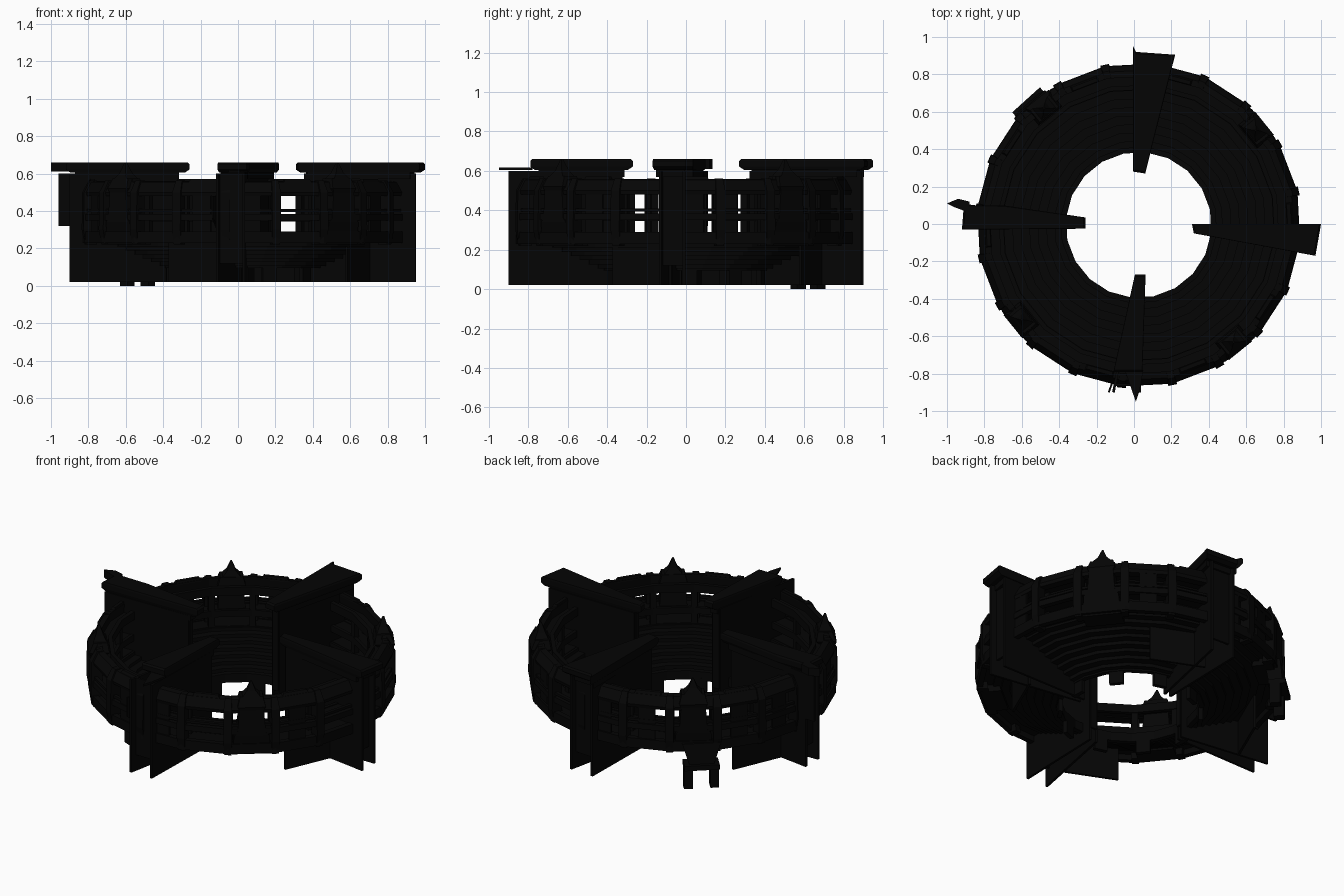
import bpy, bmesh
from math import sin, cos, radians, pi
from mathutils import Vector

if "Cube" in bpy.data.objects:
    bpy.data.objects.remove(bpy.data.objects["Cube"])

N, OFF = 20, radians(12)
CX, CY = 0.025, -0.005
mat = bpy.data.materials.new("charcoal")
mat.diffuse_color = (0.0015, 0.0015, 0.0015, 1)
mat.use_nodes = True
mat.node_tree.nodes["Principled BSDF"].inputs["Base Color"].default_value = mat.diffuse_color


def make(name, verts, faces):
    me = bpy.data.meshes.new(name)
    me.from_pydata([tuple(v) for v in verts], [], faces)
    bm = bmesh.new()
    bm.from_mesh(me)
    bmesh.ops.recalc_face_normals(bm, faces=bm.faces)
    bm.to_mesh(me)
    bm.free()
    me.materials.append(mat)
    ob = bpy.data.objects.new(name, me)
    bpy.context.collection.objects.link(ob)
    return ob


def loft(name, loops):
    """Closed solid through equal-length loops of points."""
    n = len(loops[0])
    v = [p for l in loops for p in l]
    f = [tuple(range(n)), tuple(range(len(v) - n, len(v)))]
    for k in range(len(loops) - 1):
        for i in range(n):
            j = (i + 1) % n
            f.append((k * n + i, k * n + j, (k + 1) * n + j, (k + 1) * n + i))
    return make(name, v, f)


def ring(name, prof):
    """Closed r,z section swept round the 20-sided plan."""
    m = len(prof)
    v, f = [], []
    for i in range(N):
        a = OFF + i * 2 * pi / N
        v += [(CX + r * cos(a), CY + r * sin(a), z) for r, z in prof]
        for k in range(m):
            l, j = (k + 1) % m, (i + 1) % N
            f.append((i * m + k, i * m + l, j * m + l, j * m + k))
    return make(name, v, f)


def band(name, r0, r1, z0, z1):
    return ring(name, [(r0, z0), (r1, z0), (r1, z1), (r0, z1)])


def at(a, r, t, z):
    return (CX + r * cos(a) - t * sin(a), CY + r * sin(a) + t * cos(a), z)


def radial_block(name, a, levels):
    """Block aligned to direction a; levels = (z, r_in, r_out, half_width)."""
    return loft(name, [[at(a, r0, -w, z), at(a, r1, -w, z), at(a, r1, w, z), at(a, r0, w, z)]
                       for z, r0, r1, w in levels])


def prism(name, poly, z0, z1, bevel=0.0):
    c = sum((Vector(p) for p in poly), Vector((0, 0))) / len(poly)
    def lp(z, s):
        pts = [Vector(p) + (c - Vector(p)).normalized() * s for p in poly]
        return [(p.x, p.y, z) for p in pts]
    if not bevel:
        return loft(name, [lp(z0, 0), lp(z1, 0)])
    h = (z1 - z0) * 0.3
    return loft(name, [lp(z0, bevel), lp(z0 + h, 0), lp(z1 - h * 0.6, 0), lp(z1, bevel * 0.4)])


def plate(name, p_in, p_out, z_in, z_out, thick=0.014, z_top=0.6):
    """Thin upright wall between two plan points."""
    a, b = Vector(p_in), Vector(p_out)
    n = Vector((-(b - a).y, (b - a).x)).normalized() * thick / 2
    def lp(s):
        return [(a.x + s * n.x, a.y + s * n.y, z_in), (b.x + s * n.x, b.y + s * n.y, z_out),
                (b.x + s * n.x, b.y + s * n.y, z_top), (a.x + s * n.x, a.y + s * n.y, z_top)]
    return loft(name, [lp(-1), lp(1)])


# Stepped seating bowl, stepped on both faces
steps, dr = 8, 0.046
top, under = [], []
for i in range(steps):
    r, z = 0.405 + i * dr, 0.135 + i * 0.021
    top += [(r, z), (r + dr, z)]
    under += [(r, z - 0.03), (r + dr, z - 0.03)]
ring("seating_bowl", top + under[::-1])
band("pit_rim", 0.39, 0.42, 0.095, 0.15)

# Gallery floors and wall bands
band("lower_gallery_floor", 0.74, 0.86, 0.265, 0.285)
band("lower_wall_band", 0.835, 0.868, 0.23, 0.29)
band("middle_wall_band", 0.835, 0.868, 0.35, 0.385)
band("thin_rail", 0.84, 0.86, 0.395, 0.41)
band("middle_gallery_floor", 0.75, 0.85, 0.365, 0.38)
ring("upper_wall_band", [(0.805, 0.485), (0.86, 0.48), (0.865, 0.50), (0.835, 0.555), (0.80, 0.56)])
band("upper_gallery_floor", 0.73, 0.85, 0.49, 0.505)
band("inner_gallery_rail", 0.735, 0.755, 0.345, 0.385)
band("inner_upper_band", 0.73, 0.755, 0.48, 0.53)

# Piers at wall corners, posts in the bays and pit posts
for i in range(N):
    a = OFF + i * 2 * pi / N
    radial_block("wall_pier", a, [(0.22, 0.80, 0.86, 0.02), (0.3, 0.81, 0.875, 0.024),
                                  (0.5, 0.81, 0.872, 0.024), (0.562, 0.80, 0.838, 0.018)])
    radial_block("gallery_post", a, [(0.28, 0.735, 0.765, 0.018), (0.5, 0.735, 0.765, 0.018)])
    b = a + pi / N
    if i % 3:
        radial_block("bay_panel", b, [(0.285, 0.835, 0.848, 0.05), (0.49, 0.835, 0.848, 0.05)])
    if i % 2:
        radial_block("parapet_block", b, [(0.55, 0.79, 0.825, 0.08), (0.572, 0.795, 0.815, 0.07)])
        radial_block("pit_post", b, [(0.02, 0.385, 0.41, 0.04), (0.11, 0.385, 0.41, 0.04)])

# Radial fins: plan outlines of body (inner a, inner b, outer a, outer b)
fins = [
    ((0.36, -0.04), (0.36, -0.01), (0.95, -0.13), (0.95, -0.01)),
    ((0.01, 0.33), (0.05, 0.33), (0.02, 0.90), (0.17, 0.89)),
    ((-0.33, 0.02), (-0.33, -0.01), (-0.90, 0.10), (-0.90, -0.02)),
    ((0.0, -0.33), (0.045, -0.33), (-0.11, -0.90), (0.03, -0.90)),
]
for ia, ib, oa, ob in fins:
    plate("fin_side", ia, oa, 0.02, 0.02)
    plate("fin_side", ib, ob, 0.02, 0.02)
    va, vb = Vector(ia).lerp(Vector(oa), 0.93), Vector(ib).lerp(Vector(ob), 0.93)
    plate("fin_end_wall", va, vb, 0.12, 0.12)
    plate("fin_inner_wall", ia, ib, 0.1, 0.1)

# Side wing wall beneath the bowl, one per fin
for k in range(4):
    a = k * pi / 2
    def rot(x, y):
        return (x * cos(a) - y * sin(a), x * sin(a) + y * cos(a))
    plate("wing_wall", rot(0.71, -0.07), rot(0.58, -0.37), 0.02, 0.02, 0.014, 0.23)

# Fin caps, each with its own worn outline
caps = [
    [(1.0, 0.0), (0.97, -0.17), (0.32, -0.05), (0.31, 0.0)],
    [(-0.005, 0.95), (0.01, 0.92), (0.22, 0.905), (0.06, 0.27), (-0.005, 0.28)],
    [(-0.92, -0.03), (-0.91, 0.10), (-0.70, 0.10), (-0.26, 0.035), (-0.26, -0.025)],
    [(-0.11, -0.79), (0.045, -0.79), (0.062, -0.27), (0.005, -0.27)],
]
for c in caps:
    prism("fin_cap", c, 0.605, 0.66, 0.025)
    m = Vector((0, 0))
    for p in c:
        m += Vector(p) / len(c)
    prism("cap_neck", [Vector(p).lerp(m, 0.16) for p in c], 0.57, 0.61)
prism("left_cap_spur", [(-1.0, 0.11), (-0.96, 0.09), (-0.88, 0.06), (-0.88, 0.12), (-0.94, 0.135)], 0.61, 0.66)
prism("front_cap_plate", [(-0.05, -0.78), (0.01, -0.95), (0.03, -0.89), (0.05, -0.78)], 0.605, 0.618)
plate("left_hanging_panel", (-0.9, 0.10), (-0.96, 0.105), 0.32, 0.32)
plate("front_shard", (-0.11, -0.83), (-0.135, -0.90), 0.3, 0.36, 0.01, 0.48)

# Diagonal towers with pointed roofs, centred on wall bays
for k in range(4):
    a = radians(39) + k * pi / 2
    radial_block("diagonal_tower", a, [(0.22, 0.72, 0.84, 0.11), (0.34, 0.75, 0.86, 0.10), (0.36, 0.76, 0.86, 0.08),
                                       (0.5, 0.77, 0.86, 0.07), (0.52, 0.75, 0.865, 0.08), (0.575, 0.76, 0.84, 0.065)])
    radial_block("tower_roof", a, [(0.575, 0.765, 0.84, 0.05), (0.605, 0.78, 0.825, 0.025), (0.66, 0.8, 0.81, 0.004)])

# Entrance support on the back left diagonal
a = radians(132)
radial_block("entrance_chute", a, [(0.15, 0.80, 0.88, 0.07), (0.28, 0.78, 0.87, 0.11)])
radial_block("entrance_slab", a, [(0.125, 0.80, 0.90, 0.10), (0.155, 0.80, 0.90, 0.10)])
for s in (-1, 1):
    loft("entrance_leg", [[at(a, r, s * 0.075 + t, z) for r, t in
                           ((0.81, -0.025), (0.87, -0.025), (0.87, 0.025), (0.81, 0.025))] for z in (0.0, 0.13)])
